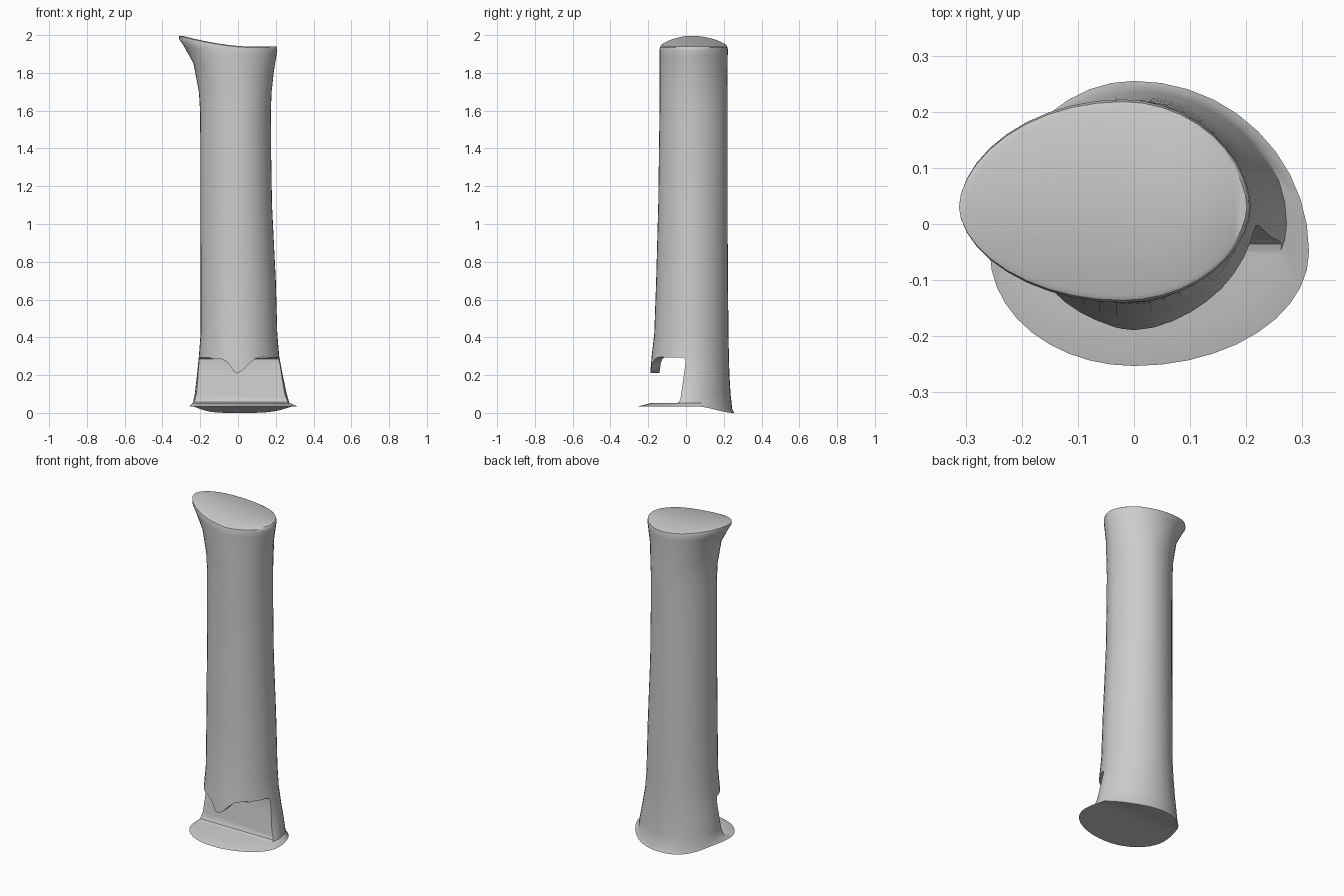
import bpy, bmesh, math

if "Cube" in bpy.data.objects:
    bpy.data.objects.remove(bpy.data.objects["Cube"])

N = 40

def signed_pow(v, p):
    return math.copysign(abs(v) ** p, v)

def ring(bm, x0, x1, y0, y1, cx, cy, zfun, p=1.0):
    """Egg-shaped loop with independent reach in the four directions."""
    verts = []
    for i in range(N):
        a = 2 * math.pi * i / N
        c, s = math.cos(a), signed_pow(math.sin(a), p)
        x = cx + c * (x1 - cx if c > 0 else cx - x0)
        y = cy + s * (y1 - cy if s > 0 else cy - y0)
        verts.append(bm.verts.new((x, y, zfun(x, y))))
    return verts

def top_z(drop):
    return lambda x, y: 1.94 - drop + 0.06 * (max(0, 0.05 - x) / 0.36) ** 1.6

def foot_z(x, y):
    t = min(1, max(0, (y - 0.05) / 0.205))
    return 0.035 - 0.035 * t * t * (3 - 2 * t)

def prism(name, pts, axis, lo, hi):
    """Extrude a 2D outline along x (points are y,z) or y (points are x,z)."""
    bm = bmesh.new()
    def at(p, d):
        return (d, p[0], p[1]) if axis == 'x' else (p[0], d, p[1])
    a = [bm.verts.new(at(p, lo)) for p in pts]
    b = [bm.verts.new(at(p, hi)) for p in pts]
    n = len(pts)
    bm.faces.new(a)
    bm.faces.new(b[::-1])
    for i in range(n):
        bm.faces.new((a[i], b[i], b[(i + 1) % n], a[(i + 1) % n]))
    return finish(bm, name)

def finish(bm, name):
    bmesh.ops.recalc_face_normals(bm, faces=bm.faces[:])
    me = bpy.data.meshes.new(name)
    bm.to_mesh(me)
    bm.free()
    ob = bpy.data.objects.new(name, me)
    bpy.context.collection.objects.link(ob)
    return ob

# Column: flared foot, slim shaft, lipped top
bm = bmesh.new()
loops = [ring(bm, -0.257, 0.312, -0.253, 0.255, 0.0, -0.05, foot_z),
         ring(bm, -0.238, 0.272, -0.18, 0.245, 0.0, 0.0, lambda x, y: foot_z(x, y) + 0.018)]
shaft = [(0.10, -0.229, 0.258, -0.185, 0.236), (0.20, -0.217, 0.237, -0.19, 0.23),
         (0.30, -0.207, 0.218, -0.182, 0.227), (0.42, -0.198, 0.208, -0.168, 0.225),
         (0.70, -0.198, 0.200, -0.158, 0.222), (1.10, -0.199, 0.180, -0.147, 0.22),
         (1.40, -0.199, 0.175, -0.143, 0.22), (1.60, -0.201, 0.174, -0.14, 0.22),
         (1.70, -0.207, 0.178, -0.14, 0.22)]
for z, x0, x1, y0, y1 in shaft:
    loops.append(ring(bm, x0, x1, y0, y1, 0.0, 0.03, lambda x, y, z=z: z, 1.08))
lip = [(0.13, -0.236, 0.190, -0.14, 0.22), (0.05, -0.288, 0.203, -0.14, 0.221),
       (0.02, -0.312, 0.208, -0.14, 0.222), (0.005, -0.312, 0.206, -0.136, 0.218),
       (0.0, -0.297, 0.201, -0.127, 0.209)]
for d, x0, x1, y0, y1 in lip:
    loops.append(ring(bm, x0, x1, y0, y1, -0.02, 0.03, top_z(d), 1.12))
for a, b in zip(loops, loops[1:]):
    for i in range(N):
        j = (i + 1) % N
        bm.faces.new((a[i], a[j], b[j], b[i]))

# Curved end caps made of strips across the loop
def cap(lp):
    h = N // 2
    for i in range(h):
        quad = []
        for k in (i, i + 1, N - i - 1, (N - i) % N):
            if lp[k] not in quad:
                quad.append(lp[k])
        bm.faces.new(quad)

cap(loops[-1])
q = N // 4
cap(loops[0][q:] + loops[0][:q])
column = finish(bm, "column")

# Notch behind the hanging beak
inner = prism("notch_cutter", [
    (-0.142, 0.052), (-0.05, 0.052), (-0.036, 0.058), (-0.029, 0.075),
    (-0.002, 0.265), (-0.004, 0.284), (-0.016, 0.294), (-0.11, 0.294),
    (-0.125, 0.286), (-0.133, 0.265), (-0.142, 0.205)], 'x', -0.6, 0.6)

# Front opening, its upper edge leaves the pointed beak
outer = prism("beak_cutter", [
    (-0.5, 0.052), (0.5, 0.052), (0.5, 0.298), (0.13, 0.296), (0.09, 0.287),
    (0.06, 0.262), (0.025, 0.225), (0.0, 0.211), (-0.02, 0.216),
    (-0.04, 0.245), (-0.06, 0.272), (-0.09, 0.286), (-0.5, 0.292)], 'y', -0.6, -0.12)

bpy.context.view_layer.objects.active = column
column.select_set(True)
for cutter in (inner, outer):
    m = column.modifiers.new("cut", 'BOOLEAN')
    m.operation = 'DIFFERENCE'
    m.solver = 'EXACT'
    m.object = cutter
    bpy.ops.object.modifier_apply(modifier=m.name)
    bpy.data.objects.remove(cutter, do_unlink=True)
bpy.ops.object.shade_smooth_by_angle(angle=math.radians(40))
